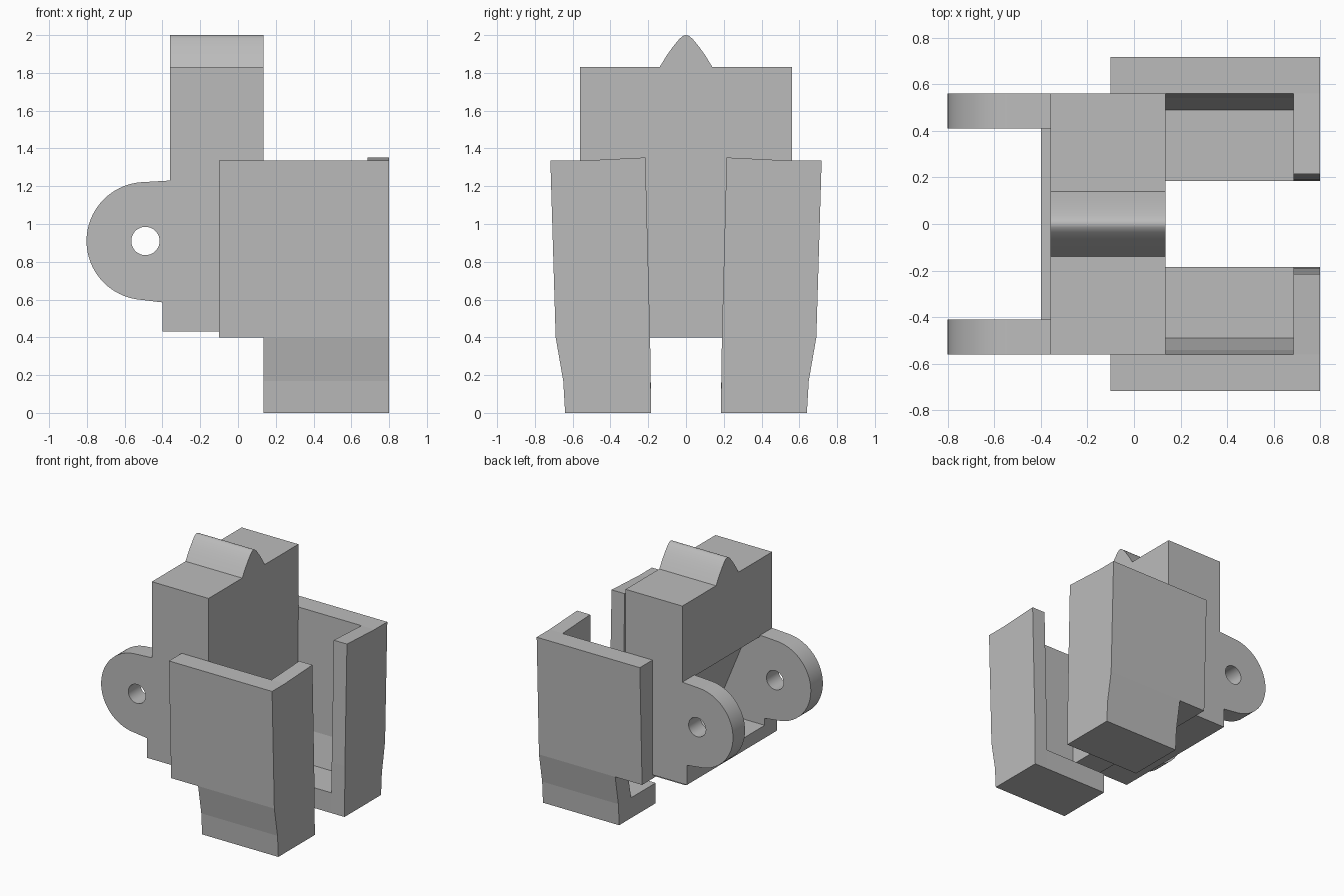
import bpy, bmesh, math
from mathutils import Vector

if "Cube" in bpy.data.objects:
    bpy.data.objects.remove(bpy.data.objects["Cube"], do_unlink=True)

grey = bpy.data.materials.new("plain grey")
grey.use_nodes = True
grey.diffuse_color = (0.5, 0.5, 0.5, 1)
grey.node_tree.nodes["Principled BSDF"].inputs["Base Color"].default_value = (0.5, 0.5, 0.5, 1)


def prism(name, profile, axis, lo, hi):
    """Extrude a profile: (y, z) points along x, or (x, z) points along y."""
    def place(p, d):
        return (d, p[0], p[1]) if axis == "x" else (p[0], d, p[1])
    bm = bmesh.new()
    face = bm.faces.new([bm.verts.new(place(p, lo)) for p in profile])
    ext = bmesh.ops.extrude_face_region(bm, geom=[face])
    moved = [v for v in ext["geom"] if isinstance(v, bmesh.types.BMVert)]
    bmesh.ops.translate(bm, vec=Vector(place((0, 0), hi - lo)), verts=moved)
    bmesh.ops.recalc_face_normals(bm, faces=bm.faces)
    mesh = bpy.data.meshes.new(name)
    bm.to_mesh(mesh)
    bm.free()
    mesh.materials.append(grey)
    ob = bpy.data.objects.new(name, mesh)
    bpy.context.collection.objects.link(ob)
    return ob


def activate(ob):
    bpy.ops.object.select_all(action="DESELECT")
    ob.select_set(True)
    bpy.context.view_layer.objects.active = ob


def smooth(ob):
    activate(ob)
    bpy.ops.object.shade_smooth_by_angle(angle=math.radians(30))


def arc(cx, cz, r, start, end, n):
    angles = [math.radians(start + (end - start) * i / n) for i in range(n + 1)]
    return [(cx + r * math.cos(a), cz + r * math.sin(a)) for a in angles]


BACK, FRONT = -0.36, 0.135      # body extent in x
LIP, END = 0.685, 0.8           # bracket flange extent in x
HALF, INNER = 0.56, 0.41        # cheek outer and inner y
EAR_X, EAR_Z = -0.49, 0.91

# Central body with a sloped pocket between the cheeks
prism("body", [(BACK, 1.83), (BACK, 1.22), (-0.25, 1.22), (0.035, 0.53), (-0.4, 0.53),
               (-0.4, 0.43), (FRONT, 0.43), (FRONT, 1.83)], "y", -INNER, INNER)
prism("base_plate", [(-0.1, 0.4), (FRONT, 0.4), (FRONT, 0.43), (-0.1, 0.43)], "y", -HALF, HALF)

# Rounded ridge on top
half_ridge = [(-0.14, 1.83), (-0.105, 1.888), (-0.07, 1.937), (-0.035, 1.98), (-0.015, 1.996)]
ridge = half_ridge + [(0, 2.0)] + [(-y, z) for y, z in reversed(half_ridge)]
smooth(prism("top_ridge", ridge, "x", BACK, FRONT))

cheek = [(FRONT, 1.83), (BACK, 1.83), (BACK, 1.23)]
cheek += arc(EAR_X, EAR_Z, 0.312, 95, 265, 40)
cheek += [(-0.4, 0.585), (-0.4, 0.43), (FRONT, 0.43)]

# Bracket outlines: outer wall going down, then inner wall going up
outer = [(0.718, 1.335), (0.69, 0.4), (0.65, 0.17), (0.64, 0)]
channel = outer + [(0.185, 0), (0.185, 0.16), (0.49, 0.16), (0.542, 0.4), (0.56, 1.335)]
flange = outer + [(0.185, 0), (0.19, 0.4), (0.215, 1.352), (0.56, 1.335)]
rear_wall = outer[:2] + [(0.542, 0.4), (0.555, 1.335)]

for side, s in (("left", -1), ("right", 1)):
    # Cheek with a pivot ear and a drilled hole
    lo, hi = sorted((s * INNER, s * HALF))
    ob = prism(side + "_cheek", cheek, "y", lo, hi)
    cutter = prism("hole_cutter", arc(EAR_X, EAR_Z, 0.075, 0, 350, 35), "y", lo - 0.1, hi + 0.1)
    cutter.hide_render = True
    mod = ob.modifiers.new("hole", "BOOLEAN")
    mod.operation, mod.solver, mod.object = "DIFFERENCE", "EXACT", cutter
    activate(ob)
    bpy.ops.object.modifier_apply(modifier=mod.name)
    bpy.data.objects.remove(cutter, do_unlink=True)
    smooth(ob)

    # Side bracket: rear wall, open channel with a floor, end flange
    for part, shape, x0, x1 in (("rear_wall", rear_wall, -0.1, FRONT),
                                ("channel", channel, FRONT, LIP),
                                ("flange", flange, LIP, END)):
        prism(f"{side}_bracket_{part}", [(s * y, z) for y, z in shape], "x", x0, x1)
